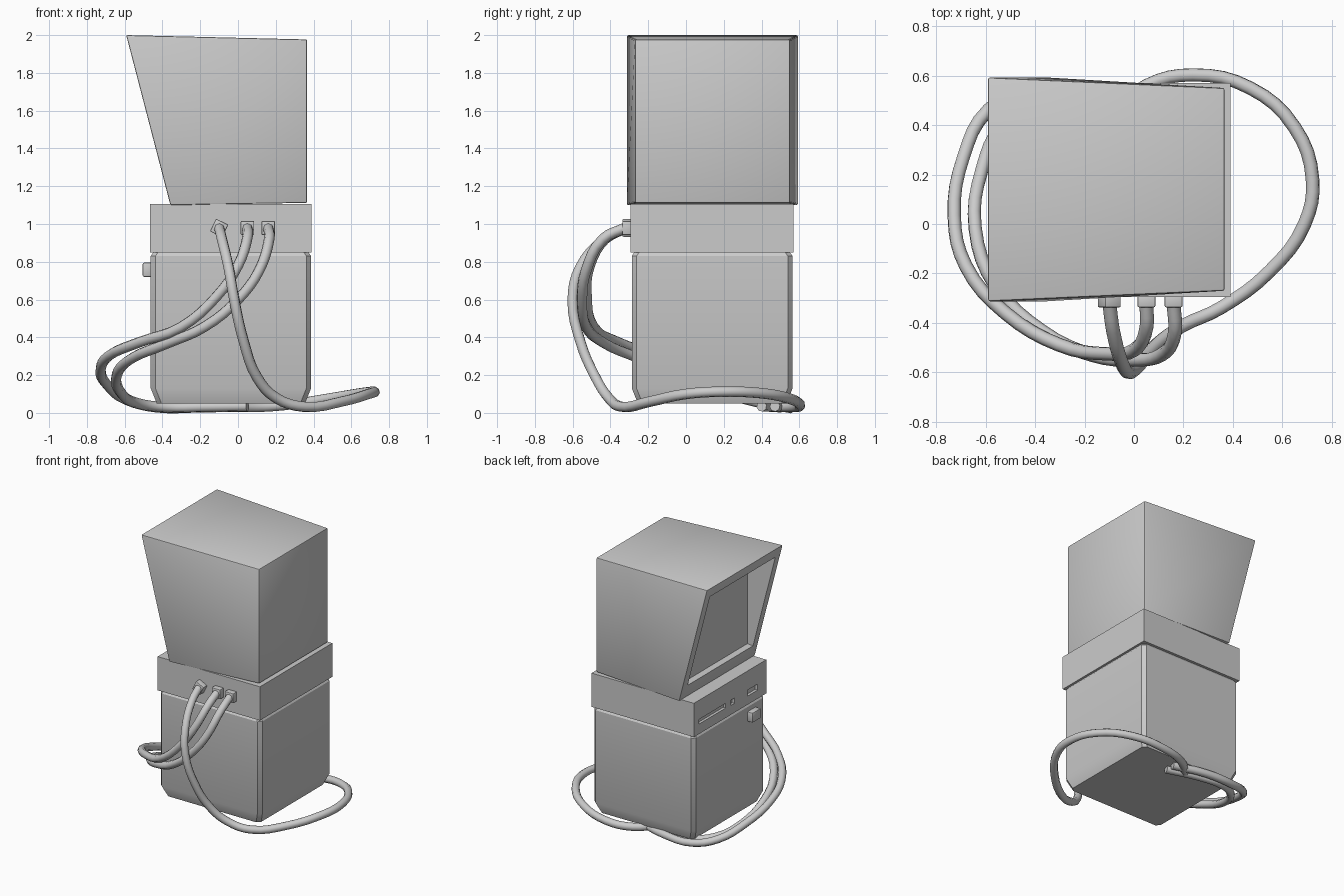
import bpy, bmesh, math
from mathutils import Matrix, Vector

if "Cube" in bpy.data.objects:
    bpy.data.objects.remove(bpy.data.objects["Cube"])


def finish(name, bm, smooth=30):
    bmesh.ops.recalc_face_normals(bm, faces=bm.faces)
    me = bpy.data.meshes.new(name)
    bm.to_mesh(me)
    bm.free()
    ob = bpy.data.objects.new(name, me)
    bpy.context.collection.objects.link(ob)
    if smooth:
        bpy.ops.object.select_all(action='DESELECT')
        ob.select_set(True)
        bpy.context.view_layer.objects.active = ob
        bpy.ops.object.shade_smooth_by_angle(angle=math.radians(smooth))
    return ob


def add_box(bm, lo, hi, tilt=0):
    lo, hi = Vector(lo), Vector(hi)
    m = (Matrix.Translation((lo + hi) / 2) @ Matrix.Rotation(tilt, 4, 'Y')
         @ Matrix.Diagonal((*(hi - lo), 1)))
    bmesh.ops.create_cube(bm, size=1, matrix=m)


def box(name, lo, hi, bevel=0.0, tilt=0):
    bm = bmesh.new()
    add_box(bm, lo, hi, tilt)
    if bevel:
        bmesh.ops.bevel(bm, geom=bm.edges[:], offset=bevel, segments=2,
                        profile=0.5, affect='EDGES')
    return finish(name, bm)


def loft(name, rings, bevel=0.0, smooth=30):
    bm = bmesh.new()
    vs = [[bm.verts.new(p) for p in r] for r in rings]
    n = len(vs[0])
    for a, b in zip(vs, vs[1:]):
        for i in range(n):
            bm.faces.new((a[i], a[(i + 1) % n], b[(i + 1) % n], b[i]))
    bm.faces.new(vs[0])
    bm.faces.new(vs[-1])
    if bevel:
        outer = set(vs[0]) | set(vs[1])
        es = [e for e in bm.edges if set(e.verts) <= outer]
        bmesh.ops.bevel(bm, geom=es, offset=bevel, segments=2,
                        profile=0.5, affect='EDGES')
    return finish(name, bm, smooth)


# Base cabinet: chamfered corners, tapered foot
def chamfered(z, d, c=0.025):
    x0, x1, y0, y1 = -0.465 + d, 0.39 - d, -0.29 + d, 0.567 - d
    return [(x0 + c, y0, z), (x1 - c, y0, z), (x1, y0 + c, z), (x1, y1 - c, z),
            (x1 - c, y1, z), (x0 + c, y1, z), (x0, y1 - c, z), (x0, y0 + c, z)]


loft("base_cabinet", [chamfered(0.05, 0.035), chamfered(0.13, 0.003),
                      chamfered(0.83, 0.003), chamfered(0.852, 0.018)])

# Computer case with drive slot, button hole and switch recess
case = box("computer_case", (-0.465, -0.295, 0.85), (0.39, 0.57, 1.105))
bm = bmesh.new()
for y0, y1, z0, z1 in [(0.19, 0.51, 0.925, 0.96), (0.085, 0.125, 0.92, 0.96),
                       (-0.19, -0.07, 0.915, 0.96)]:
    add_box(bm, (-0.5, y0, z0), (-0.445, y1, z1))
cutter = finish("slot_cutter", bm, 0)
cutter.hide_render = True
cutter.hide_viewport = True
mod = case.modifiers.new("slots", 'BOOLEAN')
mod.operation = 'DIFFERENCE'
mod.solver = 'EXACT'
mod.object = cutter
bpy.context.view_layer.objects.active = case
bpy.ops.object.modifier_apply(modifier="slots")
bpy.data.objects.remove(cutter)

# Power knob on the cabinet
box("power_knob", (-0.505, -0.175, 0.72), (-0.455, -0.075, 0.795), 0.008)


# Monitor: tapered shell, slanted frame, recess ending at an upright screen
def ring(xb, xt, y0, y1, zb, zt):
    return [(xb, y0, zb), (xb, y1, zb), (xt, y1, zt), (xt, y0, zt)]


loft("monitor", [ring(0.366, 0.366, -0.27, 0.55, 1.112, 1.977),
                 ring(-0.358, -0.592, -0.313, 0.593, 1.1, 2.0),
                 ring(-0.385, -0.572, -0.25, 0.53, 1.205, 1.925),
                 ring(-0.345, -0.345, -0.24, 0.52, 1.215, 1.9)], 0.008)

# Cable plugs
for i, (x, t) in enumerate([(-0.1, 0.45), (0.05, 0), (0.16, 0)]):
    box(f"cable_plug_{i + 1}", (x - 0.036, -0.337, 0.942),
        (x + 0.036, -0.285, 1.016), 0.006, t)


# Cables
def cable(name, pts, r=0.028):
    cu = bpy.data.curves.new(name, 'CURVE')
    cu.dimensions = '3D'
    cu.bevel_depth = r
    cu.bevel_resolution = 2
    cu.resolution_u = 4
    cu.use_fill_caps = True
    sp = cu.splines.new('BEZIER')
    sp.bezier_points.add(len(pts) - 1)
    for bp, p in zip(sp.bezier_points, pts):
        bp.co = p
        bp.handle_left_type = bp.handle_right_type = 'AUTO'
    sp.use_smooth = True
    ob = bpy.data.objects.new(name, cu)
    bpy.context.collection.objects.link(ob)


cable("right_loop_cable", [
    (-0.1, -0.32, 0.98), (-0.085, -0.43, 0.92), (-0.05, -0.56, 0.77),
    (-0.02, -0.6, 0.6), (0.03, -0.56, 0.38), (0.1, -0.48, 0.19),
    (0.2, -0.41, 0.08), (0.35, -0.34, 0.032), (0.55, -0.19, 0.06),
    (0.69, 0.0, 0.1), (0.722, 0.18, 0.112), (0.65, 0.39, 0.105),
    (0.47, 0.55, 0.075), (0.24, 0.603, 0.04), (0.05, 0.56, 0.03),
    (-0.08, 0.45, 0.035)])
cable("outer_left_cable", [
    (0.05, -0.32, 0.98), (0.05, -0.42, 0.93), (0.0, -0.51, 0.78),
    (-0.11, -0.525, 0.62), (-0.3, -0.49, 0.455), (-0.52, -0.36, 0.375),
    (-0.68, -0.17, 0.305), (-0.727, 0.03, 0.23), (-0.69, 0.27, 0.145),
    (-0.59, 0.46, 0.07), (-0.43, 0.54, 0.03), (-0.2, 0.54, 0.03),
    (0.05, 0.47, 0.035)])
cable("inner_left_cable", [
    (0.16, -0.32, 0.98), (0.165, -0.44, 0.92), (0.11, -0.53, 0.75),
    (0.0, -0.55, 0.6), (-0.17, -0.53, 0.46), (-0.37, -0.435, 0.37),
    (-0.56, -0.25, 0.29), (-0.642, -0.02, 0.2), (-0.615, 0.22, 0.1),
    (-0.53, 0.4, 0.05), (-0.38, 0.49, 0.03), (-0.18, 0.47, 0.032),
    (0.05, 0.4, 0.035)])
